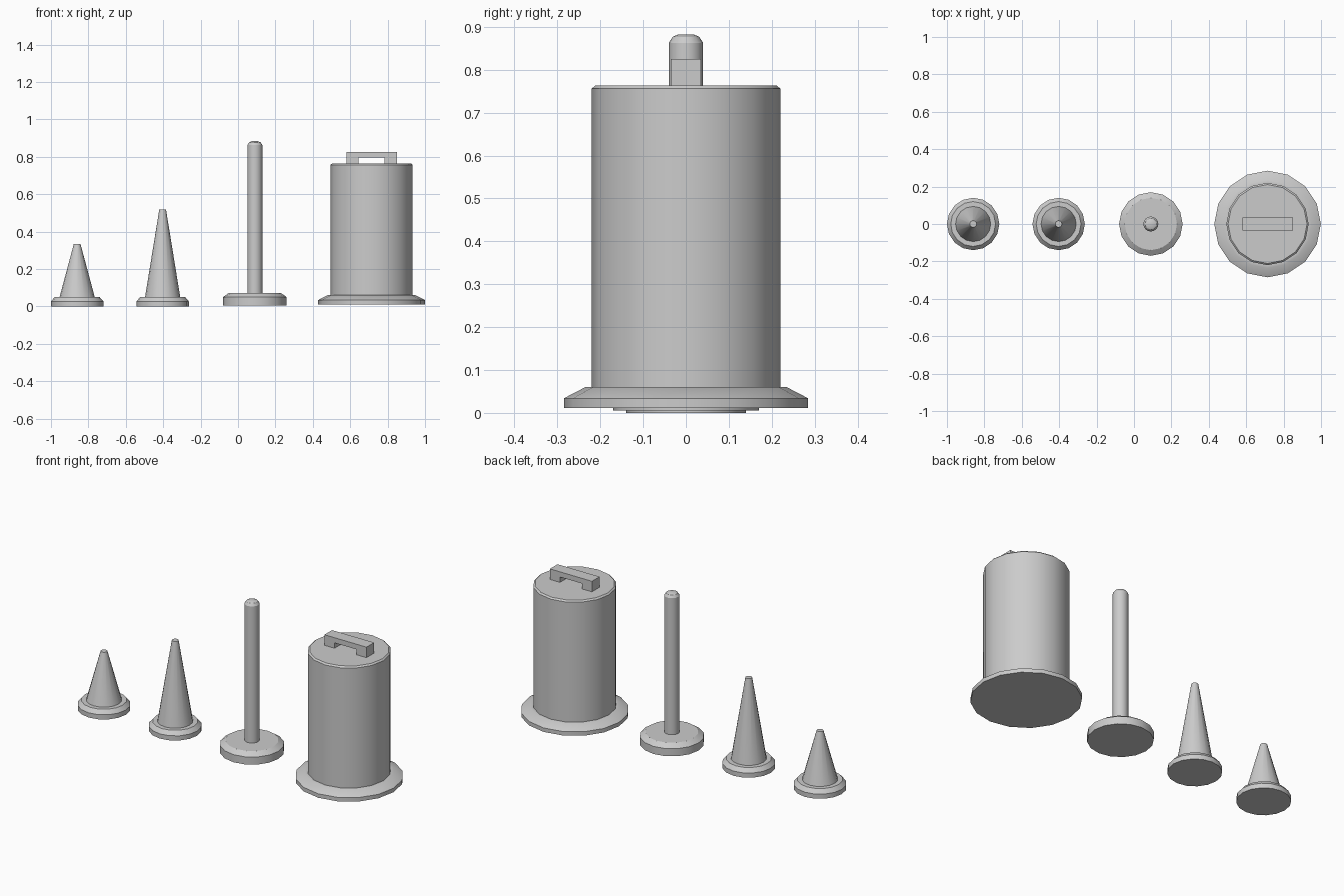
import bpy, bmesh, math

if "Cube" in bpy.data.objects:
    bpy.data.objects.remove(bpy.data.objects["Cube"])

SIDES = 16


def lathe(name, x, profile, sides=SIDES):
    """Closed turned solid from (radius, z) points, bottom to top."""
    bm = bmesh.new()
    rings = []
    for r, z in profile:
        rings.append([bm.verts.new((r * math.cos(2 * math.pi * i / sides),
                                    r * math.sin(2 * math.pi * i / sides), z))
                      for i in range(sides)])
    for a, b in zip(rings, rings[1:]):
        for i in range(sides):
            j = (i + 1) % sides
            bm.faces.new((a[i], a[j], b[j], b[i]))
    bm.faces.new(rings[0][::-1])
    bm.faces.new(rings[-1])
    return finish(name, bm, (x, 0, 0))


def finish(name, bm, location):
    mesh = bpy.data.meshes.new(name)
    bm.to_mesh(mesh)
    bm.free()
    obj = bpy.data.objects.new(name, mesh)
    obj.location = location
    bpy.context.collection.objects.link(obj)
    bpy.ops.object.select_all(action='DESELECT')
    obj.select_set(True)
    bpy.context.view_layer.objects.active = obj
    bpy.ops.object.shade_smooth_by_angle(angle=math.radians(30))
    return obj


# Short and tall traffic cones on matching bases
for label, x, top in (("short", -0.86, 0.333), ("tall", -0.403, 0.518)):
    lathe(label + "_cone", x, [
        (0.14, 0), (0.14, 0.027), (0.12, 0.05),
        (0.094, 0.05), (0.018, top)])

# Delineator post with rounded tip on a chamfered base
lathe("post", 0.09, [
    (0.17, 0.006), (0.17, 0.05), (0.14, 0.071), (0.04, 0.071),
    (0.04, 0.863), (0.031, 0.877), (0.017, 0.883)])

# Barrel with flared base
lathe("barrel", 0.714, [
    (0.285, 0.011), (0.285, 0.034), (0.235, 0.06), (0.22, 0.06),
    (0.22, 0.756), (0.211, 0.764)])

# Bridge-shaped handle on the barrel lid
outline = [(-0.135, 0), (-0.07, 0), (-0.07, 0.032), (0.07, 0.032),
           (0.07, 0), (0.135, 0), (0.135, 0.062), (-0.135, 0.062)]
bm = bmesh.new()
face = bm.faces.new([bm.verts.new((x, -0.035, z)) for x, z in outline])
ext = bmesh.ops.extrude_face_region(bm, geom=[face])
bmesh.ops.translate(bm, vec=(0, 0.07, 0),
                    verts=[v for v in ext["geom"] if isinstance(v, bmesh.types.BMVert)])
bmesh.ops.recalc_face_normals(bm, faces=bm.faces)
finish("barrel_handle", bm, (0.714, 0, 0.763))
